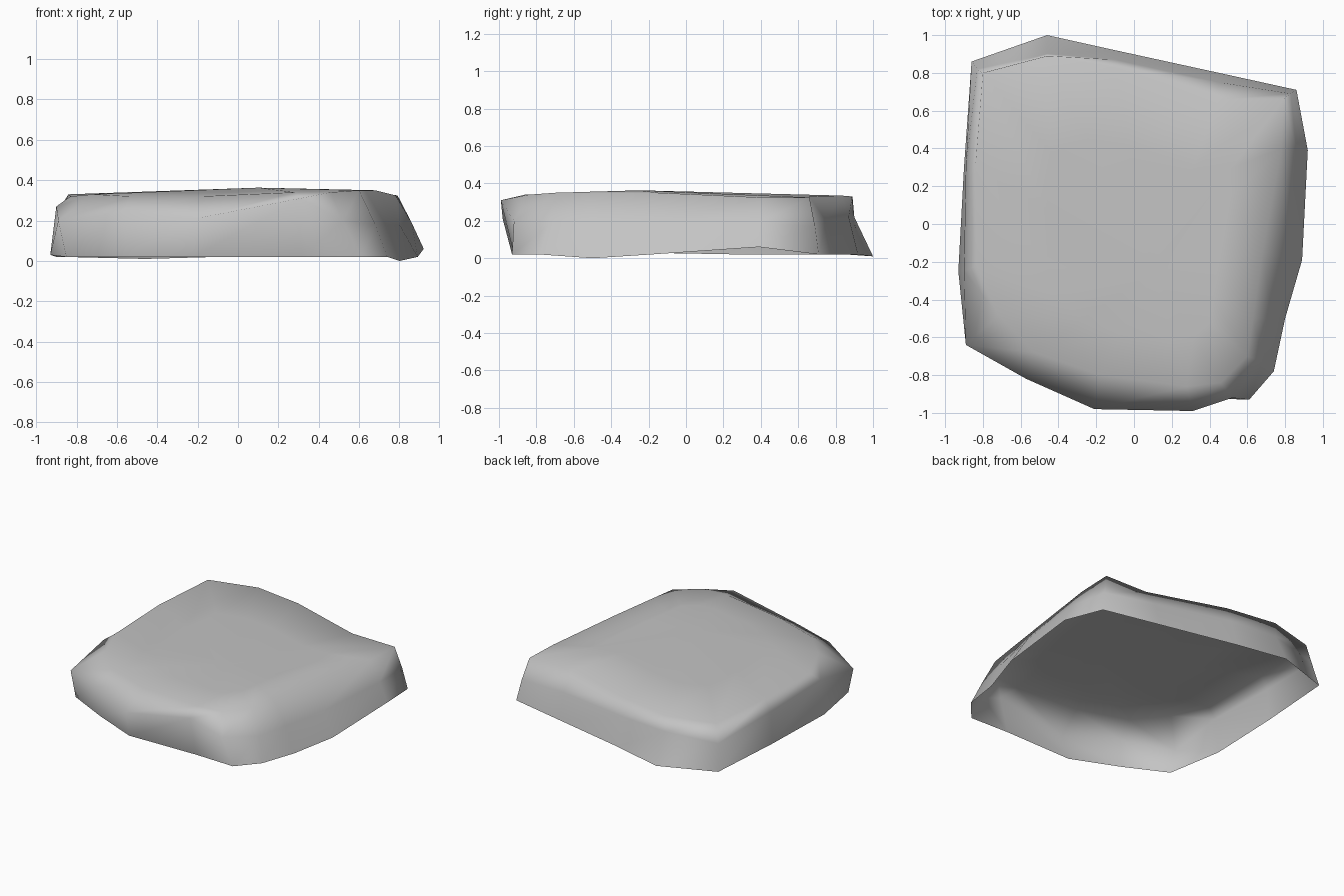
import bpy
import bmesh
from mathutils import Vector

# Outline stations, anticlockwise from the back corner: foot, waist, rim
STATIONS = [
    ((-.46, 1, .01), (-.46, .9, .22), (-.46, .89, .33)),
    ((-.86, .86, .02), (-.83, .82, .2), (-.8, .8, .33)),
    ((-.9, .3, .02), (-.89, .3, .25), (-.84, .3, .33)),
    ((-.93, -.25, .03), (-.9, -.25, .27), (-.83, -.22, .32)),
    ((-.85, -.64, .02), (-.89, -.64, .2), (-.72, -.48, .33)),
    ((-.55, -.79, .02), (-.57, -.82, .24), (-.53, -.68, .32)),
    ((-.22, -.93, .02), (-.21, -.98, .21), (-.18, -.8, .32)),
    ((.31, -.92, .02), (.31, -.99, .31), (.28, -.86, .34)),
    ((.61, -.93, .02), (.52, -.92, .2), (.46, -.84, .34)),
    ((.74, -.78, .02), (.68, -.73, .18), (.6, -.7, .35)),
    ((.8, -.5, 0), (.73, -.5, .18), (.63, -.5, .35)),
    ((.89, -.19, .02), (.8, -.16, .18), (.68, -.15, .35)),
    ((.92, .39, .06), (.86, .39, .19), (.78, .4, .325)),
    ((.86, .71, .02), (.83, .69, .17), (.79, .66, .325)),
    ((.45, .8, .02), (.45, .75, .2), (.45, .66, .33)),
    ((-.1, .92, .02), (-.1, .87, .22), (-.1, .83, .335)),
]


def stone_material():
    grey = (0.55, 0.55, 0.55, 1)
    mat = bpy.data.materials.new("stone_grey")
    mat.use_nodes = True
    mat.diffuse_color = grey
    shader = mat.node_tree.nodes["Principled BSDF"]
    shader.inputs["Base Color"].default_value = grey
    shader.inputs["Roughness"].default_value = 0.9
    return mat


def add_ring(bm, points):
    return [bm.verts.new(p) for p in points]


def bridge(bm, lower, upper):
    for i in range(len(lower)):
        j = (i + 1) % len(lower)
        bm.faces.new((lower[i], lower[j], upper[j], upper[i]))


def fan(bm, ring, centre):
    hub = bm.verts.new(centre)
    for a, b in zip(ring, ring[1:] + ring[:1]):
        bm.faces.new((a, b, hub))


def inset(points, centre, amount):
    return [Vector(p).lerp(Vector(centre), amount) for p in points]


def build_slab():
    feet, waists, rims = zip(*STATIONS)
    crown = (.1, -.25, .363)

    bm = bmesh.new()
    # Open-bottomed shell: undercut or sloping walls and a gently domed top
    rings = [add_ring(bm, p) for p in (
        feet, waists, rims, inset(rims, crown, .4))]
    for lower, upper in zip(rings, rings[1:]):
        bridge(bm, lower, upper)
    fan(bm, rings[-1], crown)

    mesh = bpy.data.meshes.new("stone_slab")
    bm.to_mesh(mesh)
    bm.free()
    slab = bpy.data.objects.new("stone_slab", mesh)
    bpy.context.collection.objects.link(slab)
    mesh.materials.append(stone_material())
    mesh.shade_smooth()
    # Let the broad top keep its own shading up to the rim
    slab.modifiers.new("soft_edges", "WEIGHTED_NORMAL")
    return slab


cube = bpy.data.objects.get("Cube")
if cube:
    bpy.data.objects.remove(cube, do_unlink=True)
build_slab()
